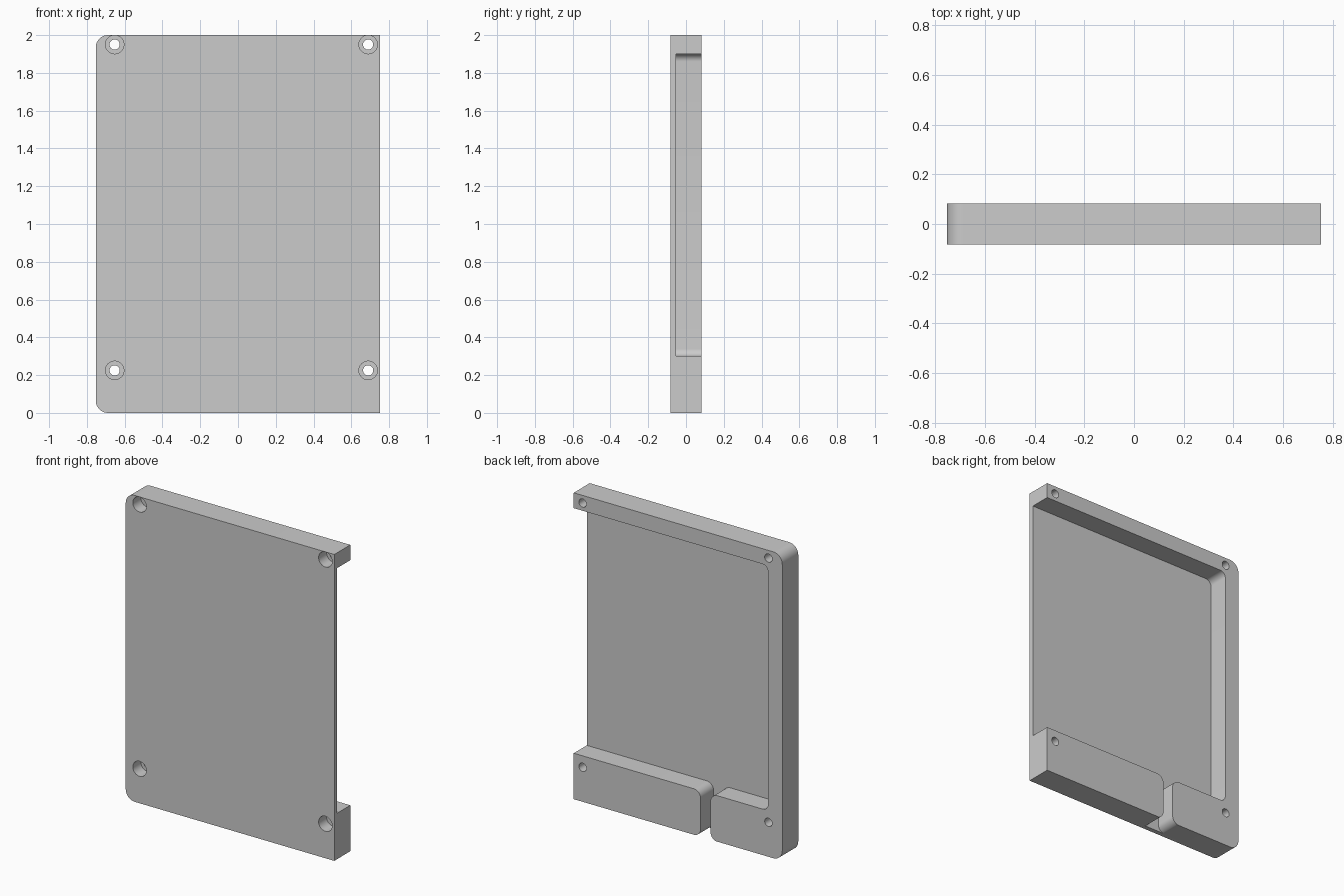
import bpy, bmesh, math
from mathutils import Vector

cube = bpy.data.objects.get("Cube")
if cube:
    bpy.data.objects.remove(cube, do_unlink=True)

HALF_X, HALF_Y, HEIGHT = 0.753, 0.0825, 2.0
FLOOR_Y = -0.052

grey = bpy.data.materials.new("light_grey")
grey.use_nodes = True
grey.diffuse_color = (0.6, 0.6, 0.6, 1)
grey.node_tree.nodes["Principled BSDF"].inputs["Base Color"].default_value = (0.6, 0.6, 0.6, 1)


def rounded(corners, steps=10):
    """Outline from (x, z, radius) corners, each square corner turned into an arc."""
    out = []
    for i, (x, z, r) in enumerate(corners):
        p = Vector((x, z))
        if r == 0:
            out.append(p)
            continue
        a = (Vector(corners[i - 1][:2]) - p).normalized() * r
        b = (Vector(corners[(i + 1) % len(corners)][:2]) - p).normalized() * r
        for k in range(steps + 1):
            t = k / steps * math.pi / 2
            out.append(p + a * (1 - math.sin(t)) + b * (1 - math.cos(t)))
    return out


def prism(name, outline, y0, y1):
    """Extrude an x-z outline from y0 to y1."""
    bm = bmesh.new()
    face = bm.faces.new([bm.verts.new((p[0], y0, p[1])) for p in outline])
    new = bmesh.ops.extrude_face_region(bm, geom=[face])["geom"]
    bmesh.ops.translate(bm, vec=(0, y1 - y0, 0),
                        verts=[v for v in new if isinstance(v, bmesh.types.BMVert)])
    bmesh.ops.recalc_face_normals(bm, faces=bm.faces)
    mesh = bpy.data.meshes.new(name)
    bm.to_mesh(mesh)
    bm.free()
    mesh.materials.append(grey)
    obj = bpy.data.objects.new(name, mesh)
    bpy.context.collection.objects.link(obj)
    return obj


def circle(x, z, r, n=32):
    return [(x + r * math.cos(k * math.tau / n), z + r * math.sin(k * math.tau / n))
            for k in range(n)]


def cut(body, cutter):
    cutter.hide_render = True
    mod = body.modifiers.new("cut", "BOOLEAN")
    mod.operation, mod.solver, mod.object = "DIFFERENCE", "EXACT", cutter
    bpy.context.view_layer.objects.active = body
    bpy.ops.object.modifier_apply(modifier=mod.name)
    bpy.data.objects.remove(cutter, do_unlink=True)


# Slab with two rounded corners on its right side
tray = prism("tray_body", rounded([
    (HALF_X, 0, 0), (HALF_X, HEIGHT, 0),
    (-HALF_X, HEIGHT, 0.065), (-HALF_X, 0, 0.065)]), -HALF_Y, HALF_Y)

# Pocket open to the left side, with a flared cable slot running out of the bottom
low, s0, s1, flare = -0.001, -0.235, -0.163, 0.05
pocket = rounded([
    (1, 1.9, 0), (-0.65, 1.9, 0.04), (-0.65, 0.3, 0.04),
    (s0, 0.3, flare), (s0, low, flare), (s0 - 0.06, low, 0), (s0 - 0.06, -0.1, 0),
    (s1 + 0.06, -0.1, 0), (s1 + 0.06, low, 0), (s1, low, flare), (s1, 0.3, flare),
    (1, 0.3, 0)])
cut(tray, prism("pocket_cutter", pocket, FLOOR_Y, 0.2))

# Counterbored screw holes
for x in (-0.653, 0.689):
    for z in (0.225, 1.95):
        cut(tray, prism("hole_cutter", circle(x, z, 0.027), -0.2, 0.2))
        cut(tray, prism("counterbore_cutter", circle(x, z, 0.049), -0.2, 0.0))

# Smooth arcs, sharp edges
bpy.ops.object.select_all(action="DESELECT")
tray.select_set(True)
bpy.context.view_layer.objects.active = tray
bpy.ops.object.shade_smooth_by_angle(angle=math.radians(30))
